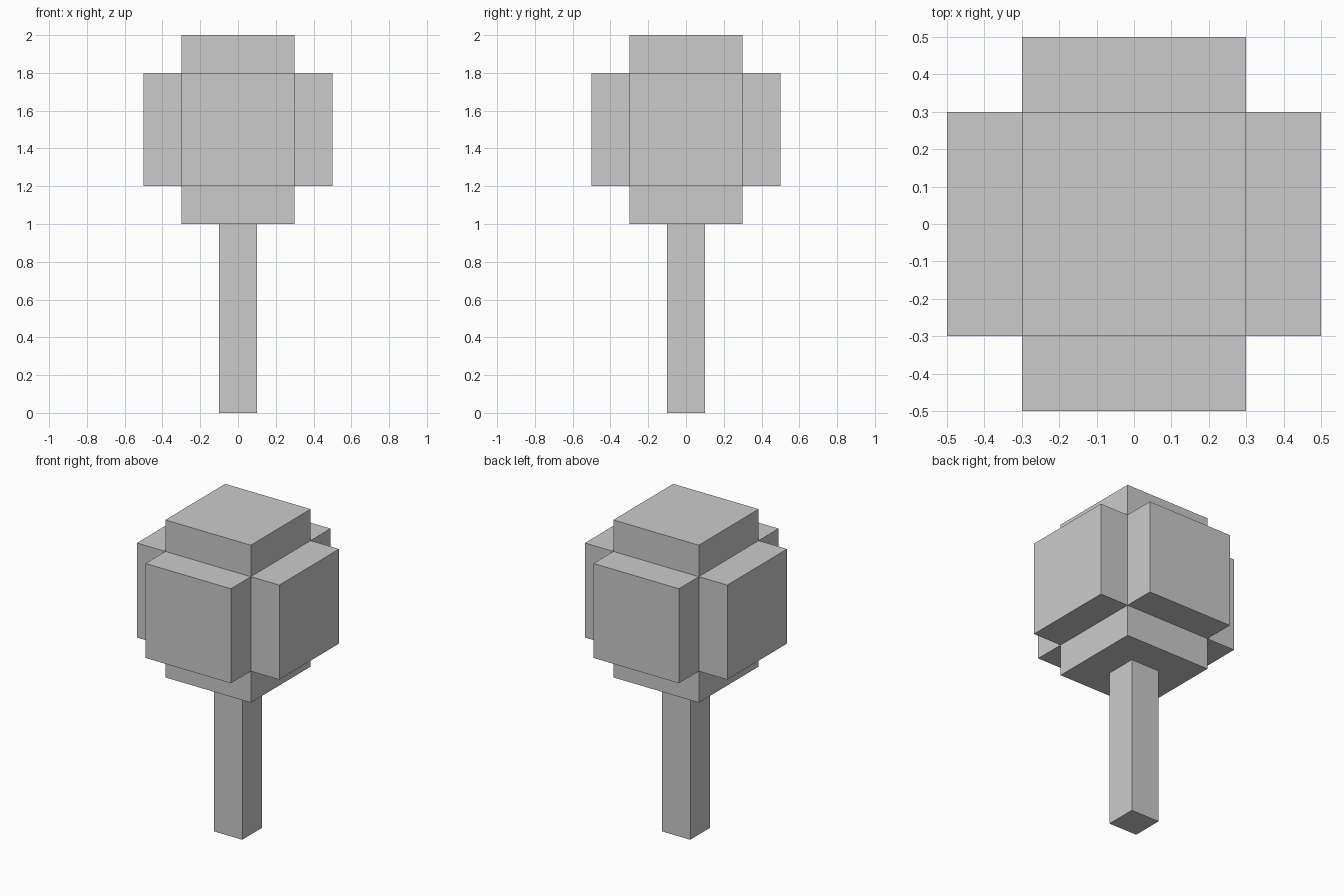
import bpy
import bmesh
from mathutils import Matrix, Vector

cube = bpy.data.objects.get("Cube")
if cube:
    bpy.data.objects.remove(cube, do_unlink=True)


def make_material(name, color):
    mat = bpy.data.materials.new(name)
    mat.use_nodes = True
    mat.diffuse_color = color
    mat.node_tree.nodes["Principled BSDF"].inputs["Base Color"].default_value = color
    return mat


def box(size, center):
    bm = bmesh.new()
    bmesh.ops.create_cube(bm, size=1)
    bmesh.ops.transform(
        bm, matrix=Matrix.Translation(center) @ Matrix.Diagonal((*size, 1)), verts=bm.verts)
    return bm


def finish(bm, name, mat):
    bmesh.ops.recalc_face_normals(bm, faces=bm.faces)
    mesh = bpy.data.meshes.new(name)
    bm.to_mesh(mesh)
    bm.free()
    mesh.materials.append(mat)
    obj = bpy.data.objects.new(name, mesh)
    bpy.context.collection.objects.link(obj)
    return obj


grey = make_material("light grey", (0.6, 0.6, 0.6, 1))

# Trunk: square post
finish(box((0.2, 0.2, 1.0), Vector((0, 0, 0.5))), "trunk", grey)

# Canopy: cube with every side pushed outward
canopy = box((0.6, 0.6, 0.6), Vector((0, 0, 1.5)))
canopy.normal_update()
sides = [(face, face.normal.copy()) for face in canopy.faces]
for face, normal in sides:
    raised = bmesh.ops.extrude_discrete_faces(canopy, faces=[face])["faces"][0]
    bmesh.ops.translate(canopy, vec=normal * 0.2, verts=raised.verts)
finish(canopy, "canopy", grey)
